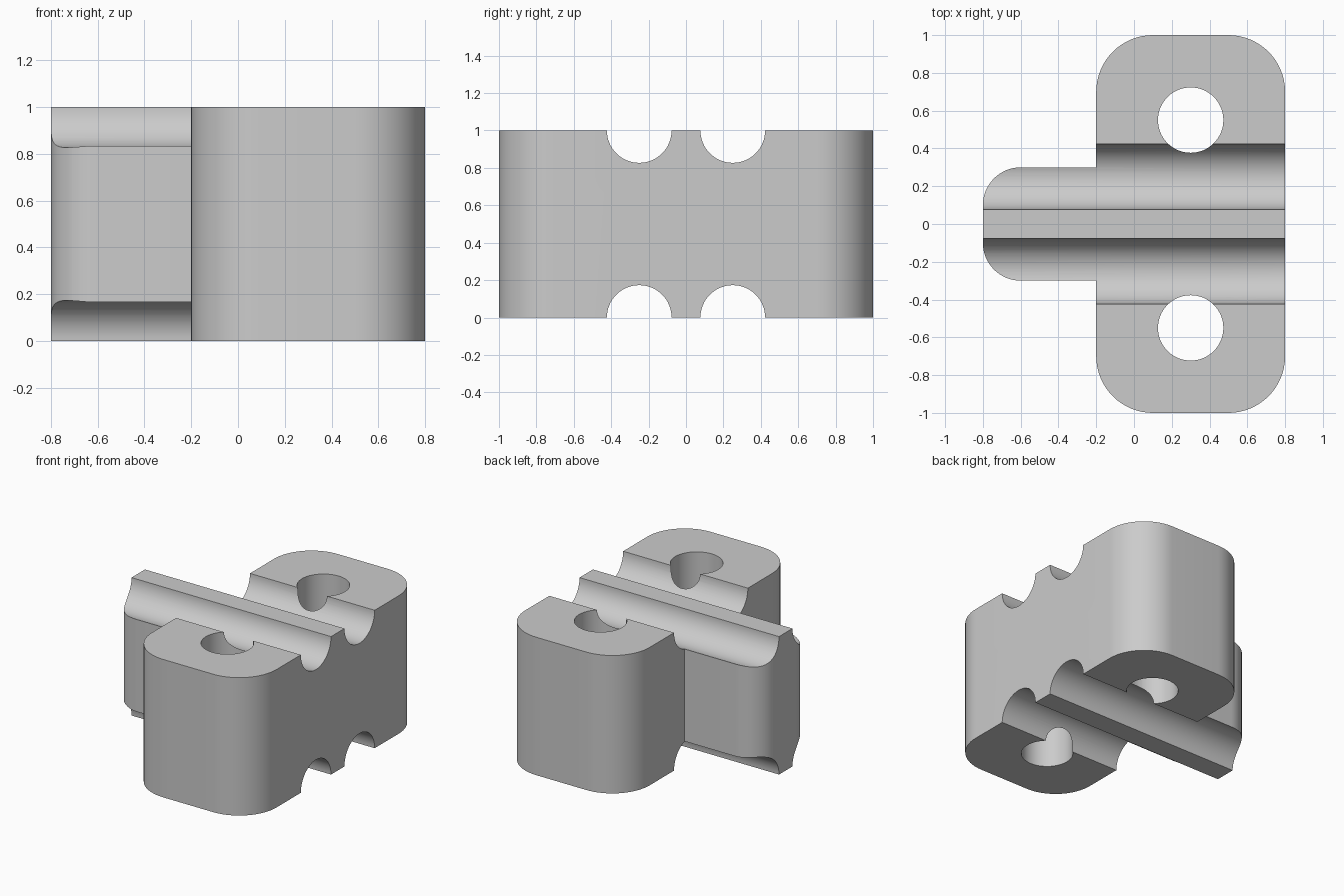
import bpy
import bmesh
from math import sin, cos, pi, radians
from mathutils import Matrix

cube = bpy.data.objects.get("Cube")
if cube:
    bpy.data.objects.remove(cube, do_unlink=True)

BORE = 0.173     # radius of the holes and the grooves
HOLE_X, HOLE_Y, GROOVE_Y = 0.3, 0.55, 0.25

grey = bpy.data.materials.new("plain grey")
grey.use_nodes = True
colour = (0.6, 0.6, 0.6, 1)
grey.diffuse_color = colour
grey.node_tree.nodes["Principled BSDF"].inputs["Base Color"].default_value = colour


def add_object(name, bm):
    bmesh.ops.recalc_face_normals(bm, faces=bm.faces)
    mesh = bpy.data.meshes.new(name)
    bm.to_mesh(mesh)
    bm.free()
    mesh.materials.append(grey)
    obj = bpy.data.objects.new(name, mesh)
    bpy.context.collection.objects.link(obj)
    return obj


def arc(cx, cy, radius, start, steps=16):
    """Quarter circle, counter-clockwise from the start angle in degrees."""
    angles = [radians(start) + pi / 2 * i / steps for i in range(steps + 1)]
    return [(cx + radius * cos(a), cy + radius * sin(a)) for a in angles]


def cutter(name, location, axis):
    """Long cylinder along x or z, used only for cutting."""
    turn = Matrix.Rotation(pi / 2, 4, "Y") if axis == "x" else Matrix()
    bm = bmesh.new()
    bmesh.ops.create_cone(bm, cap_ends=True, segments=64, radius1=BORE, radius2=BORE,
                          depth=3, matrix=Matrix.Translation(location) @ turn)
    obj = add_object(name, bm)
    obj.hide_render = True
    return obj


# T-shaped plan: wide rounded head with a narrow rounded tongue
outline = (arc(0.5, 0.7, 0.3, 0) + arc(0.1, 0.7, 0.3, 90)
           + [(-0.2, 0.3)] + arc(-0.6, 0.1, 0.2, 90)
           + arc(-0.6, -0.1, 0.2, 180) + [(-0.2, -0.3)]
           + arc(0.1, -0.7, 0.3, 180) + arc(0.5, -0.7, 0.3, 270))
bm = bmesh.new()
base = bm.faces.new([bm.verts.new((x, y, 0)) for x, y in outline])
top = bmesh.ops.extrude_face_region(bm, geom=[base])
bmesh.ops.translate(bm, vec=(0, 0, 1),
                    verts=[v for v in top["geom"] if isinstance(v, bmesh.types.BMVert)])
block = add_object("grooved_t_block", bm)

# Through holes in the head, and grooves along the top and bottom
cutters = []
for side, s in (("left", 1), ("right", -1)):
    cutters.append(cutter("hole_cutter_" + side, (HOLE_X, s * HOLE_Y, 0.5), "z"))
    for level, z in (("bottom", 0), ("top", 1)):
        cutters.append(cutter(f"groove_cutter_{level}_{side}", (0, s * GROOVE_Y, z), "x"))

bpy.ops.object.select_all(action="DESELECT")
block.select_set(True)
bpy.context.view_layer.objects.active = block
for tool in cutters:
    cut = block.modifiers.new(tool.name, "BOOLEAN")
    cut.operation = "DIFFERENCE"
    cut.solver = "EXACT"
    cut.object = tool
    bpy.ops.object.modifier_apply(modifier=cut.name)
    bpy.data.objects.remove(tool, do_unlink=True)

bpy.ops.object.shade_smooth_by_angle(angle=radians(30))
